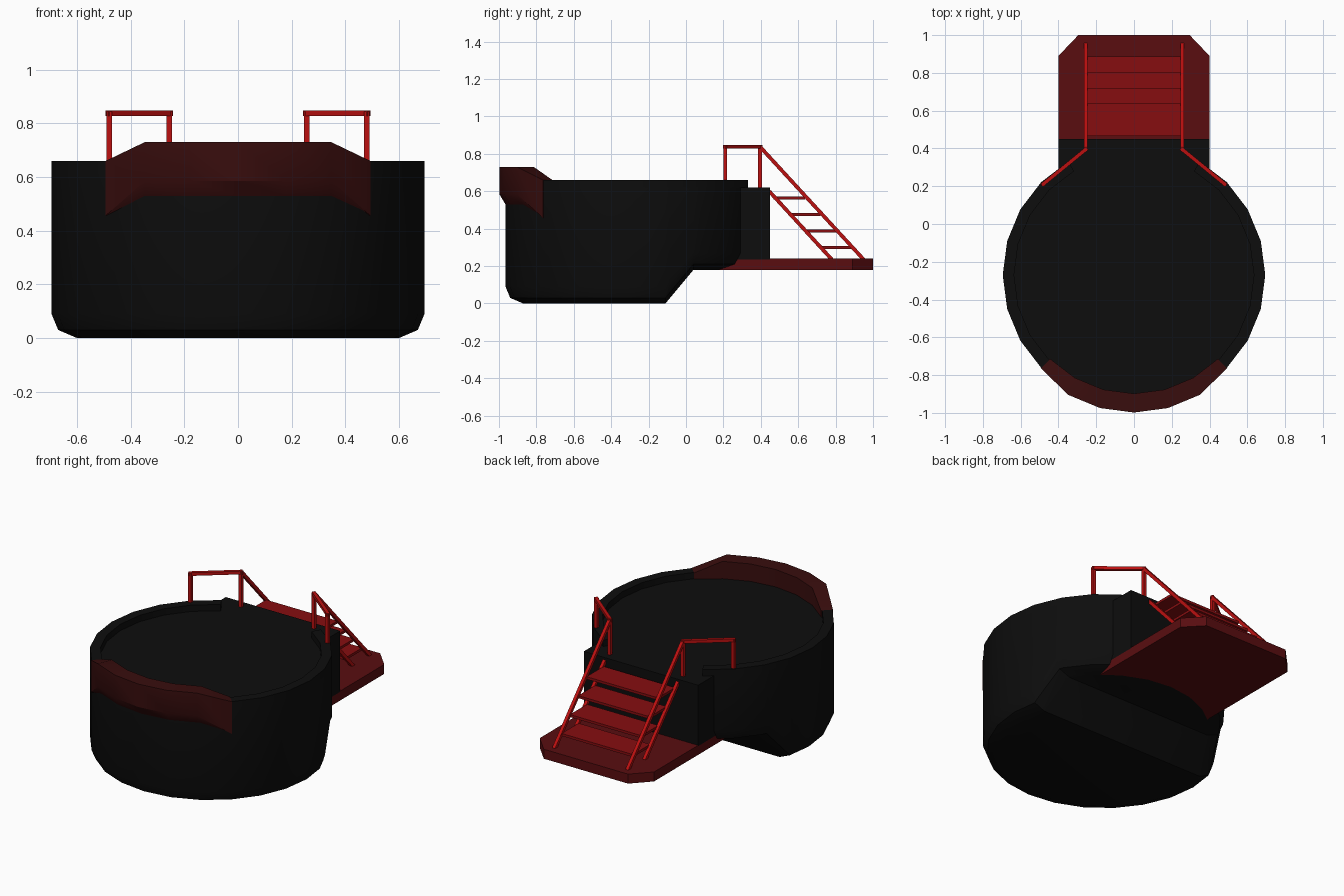
import bpy, bmesh
from math import sin, cos, radians
from mathutils import Vector

if "Cube" in bpy.data.objects:
    bpy.data.objects.remove(bpy.data.objects["Cube"])

CY = -0.27  # tub centre on y


def mat(name, r, g, b):
    m = bpy.data.materials.new(name)
    m.diffuse_color = (r, g, b, 1)
    m.use_nodes = True
    m.node_tree.nodes["Principled BSDF"].inputs["Base Color"].default_value = m.diffuse_color
    return m


BLACK = mat("black", .004, .004, .004)
LIP = mat("dark_maroon", .04, .004, .004)
BASE = mat("maroon", .10, .004, .005)
TREAD = mat("red", .24, .004, .005)
RAIL = mat("bright_red", .5, .005, .005)


def finish(name, bm, m, smooth=False):
    bmesh.ops.recalc_face_normals(bm, faces=bm.faces[:])
    me = bpy.data.meshes.new(name)
    bm.to_mesh(me)
    bm.free()
    ob = bpy.data.objects.new(name, me)
    bpy.context.collection.objects.link(ob)
    me.materials.append(m)
    if smooth:
        bpy.ops.object.select_all(action='DESELECT')
        ob.select_set(True)
        bpy.context.view_layer.objects.active = ob
        bpy.ops.object.shade_smooth_by_angle(angle=radians(30))
    return ob


def polar(r, deg, z=0.0, dy=0.0):
    a = radians(deg)
    return Vector((r * cos(a), CY + dy + r * sin(a), z))


def loft(sections, closed_path=False):
    """Skin closed sections; cap the ends unless the path is closed."""
    bm = bmesh.new()
    rows = [[bm.verts.new(p) for p in s] for s in sections]
    n = len(rows[0])
    pairs = list(zip(rows, rows[1:]))
    if closed_path:
        pairs.append((rows[-1], rows[0]))
    for a, b in pairs:
        for i in range(n):
            j = (i + 1) % n
            bm.faces.new((a[i], a[j], b[j], b[i]))
    if not closed_path:
        bm.faces.new(rows[0])
        bm.faces.new(rows[-1])
    return bm


def slab(name, outline, z0, z1, m):
    return finish(name, loft([[(x, y, z) for x, y in outline] for z in (z0, z1)]), m)


def bar(bm, a, b, w=.02):
    """Square bar from a to b."""
    a, b = Vector(a), Vector(b)
    d = b - a
    q = d.to_track_quat('Z', 'X' if abs(d.z) > abs(d.y) + abs(d.x) else 'Y')
    r = bmesh.ops.create_cube(bm, size=1)
    for v in r['verts']:
        v.co = (a + b) / 2 + q @ Vector((v.co.x * w, v.co.y * w, v.co.z * d.length))


# Tub body: stacked 24-sided rings, the rear underside lifted by a slope
rings = [(.60, 0), (.67, .03), (.695, .09), (.695, .62)]
bm = loft([[polar(r, k * 15, z) for k in range(24)] for r, z in rings])
for y in (-.11, .04):
    bmesh.ops.bisect_plane(bm, geom=bm.verts[:] + bm.edges[:] + bm.faces[:],
                           plane_co=(0, y, 0), plane_no=(0, 1, 0))
for v in bm.verts:
    if v.co.z < .1:
        v.co.z += .18 * min(1, max(0, (v.co.y + .11) / .15))
finish("tub", bm, BLACK, True)

# Raised rim, open at the back for the entrance
rim = [(.635, .615), (.695, .615), (.695, .66), (.635, .66)]
finish("rim", loft([[polar(r, k * 15, z) for r, z in rim] for k in range(8, 29)]), BLACK, True)

# Front lip: flares forward and upward in the middle
secs = []
for k in range(15, 22):
    d = k * 15
    if k in (15, 21):
        pts = [(.628, .66, 0), (.698, .66, 0), (.698, .456, 0), (.69, .455, 0), (.628, .455, 0)]
    else:
        pts = [(.628, .73, 0), (.695, .73, -.033), (.695, .585, -.033), (.695, .53, 0), (.628, .53, 0)]
    secs.append([polar(r, d, z, dy) for r, z, dy in pts])
finish("front_lip", loft(secs), LIP, True)


def arc(r, x):
    """Concave inner edge fitting the tub, between +x and -x."""
    half = [(x, CY + (r * r - x * x) ** .5)]
    half += [tuple(polar(r, d)[:2]) for d in (60, 75, 90, 105, 120)]
    return half + [(-x, half[0][1])]


# Entrance landing and base platform
slab("landing", arc(.66, .40) + [(-.40, .45), (.40, .45)], .235, .62, BLACK)
slab("platform", arc(.60, .40) + [(-.40, .89), (-.295, 1), (.295, 1), (.40, .89)], .18, .24, BASE)

# Stair treads
for i in range(4):
    y, z = .467 + i * .083, .572 - i * .088
    slab("tread_%d" % (i + 1), [(-.25, y), (.25, y), (.25, y + .17), (-.25, y + .17)],
         z - .016, z, TREAD)

# Handrails and stair stringers, both sides
for side, s in (("right", 1), ("left", -1)):
    bm = bmesh.new()
    outer, inner = (s * .48, .21), (s * .256, .395)
    for p in (outer, inner):
        bar(bm, (*p, .61), (*p, .845))
    bar(bm, (s * .488, .205, .838), (s * .248, .401, .838))
    bar(bm, (s * .256, .392, .842), (s * .256, .95, .235))
    bar(bm, (s * .256, .445, .60), (s * .256, .78, .235))
    finish("handrail_" + side, bm, RAIL)
